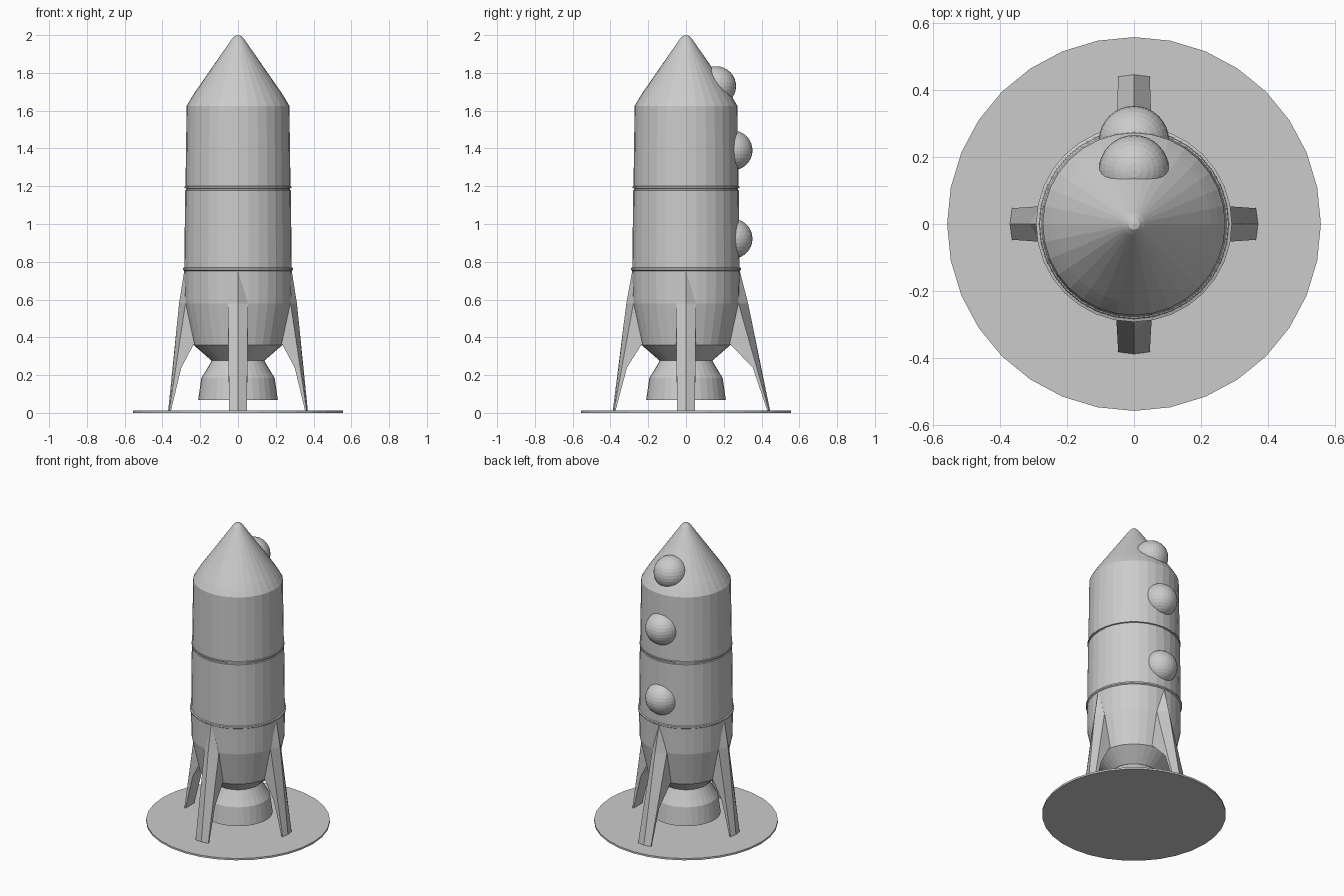
import bpy, bmesh, math
from mathutils import Matrix

if "Cube" in bpy.data.objects:
    bpy.data.objects.remove(bpy.data.objects["Cube"])

SIDES = 32
grey = bpy.data.materials.new("plain_grey")
grey.diffuse_color = (0.6, 0.6, 0.6, 1)
grey.use_nodes = True
grey.node_tree.nodes["Principled BSDF"].inputs["Base Color"].default_value = grey.diffuse_color


def finish(bm, name):
    bmesh.ops.recalc_face_normals(bm, faces=bm.faces)
    me = bpy.data.meshes.new(name)
    bm.to_mesh(me)
    bm.free()
    me.materials.append(grey)
    ob = bpy.data.objects.new(name, me)
    bpy.context.collection.objects.link(ob)
    return ob


def lathe(name, profile):
    """Spin (radius, height) points round z; radius 0 closes to a point."""
    bm = bmesh.new()
    rings = []
    for r, z in profile:
        if r == 0:
            rings.append([bm.verts.new((0, 0, z))] * SIDES)
        else:
            rings.append([bm.verts.new((r * math.cos(2 * math.pi * i / SIDES),
                                        r * math.sin(2 * math.pi * i / SIDES), z))
                          for i in range(SIDES)])
    for a, b in zip(rings, rings[1:]):
        for i in range(SIDES):
            j = (i + 1) % SIDES
            bm.faces.new(list(dict.fromkeys((a[i], a[j], b[j], b[i]))))
    return finish(bm, name)


# Hull with nose, seam groove, trim ring and tapered tail
lathe("hull", [(0, 2.0), (0.017, 1.996), (0.032, 1.98), (0.232, 1.692), (0.252, 1.66),
               (0.272, 1.625), (0.278, 1.2), (0.282, 1.198), (0.282, 1.19),
               (0.274, 1.188), (0.274, 1.18), (0.28, 1.178), (0.284, 0.77),
               (0.292, 0.767), (0.292, 0.757), (0.285, 0.752), (0.282, 0.58),
               (0.236, 0.36), (0.14, 0.277), (0, 0.277)])

# Engine bell, open at the bottom
lathe("engine_bell", [(0, 0.28), (0.137, 0.28), (0.172, 0.22), (0.194, 0.185),
                      (0.211, 0.067), (0.2, 0.067), (0.184, 0.18),
                      (0.13, 0.262), (0, 0.262)])

# Landing disc
lathe("landing_disc", [(0, 0.012), (0.557, 0.012), (0.557, 0), (0, 0)])


def fin(name, angle, foot):
    """Ridged leg: a raised centre line, two side walls and an inner back."""
    bm = bmesh.new()
    knee = 0.312 + (foot - 0.37) * 0.22
    side = [(0.278, 0.053, 0.58), (foot - 0.006, 0.047, 0.008),
            (foot - 0.014, 0.047, 0.008), (0.30 + (foot - 0.37) * 0.7, 0.05, 0.24),
            (0.235, 0.052, 0.362), (0.2, 0.052, 0.40), (0.2, 0.053, 0.58)]
    left = [bm.verts.new(p) for p in side]
    right = [bm.verts.new((x, -y, z)) for x, y, z in side]
    apex = bm.verts.new((0.284, 0, 0.755))
    ridge = bm.verts.new((knee, 0, 0.58))
    toe = bm.verts.new((foot, 0, 0.008))
    for s in (left, right):
        bm.faces.new(s)
        bm.faces.new((apex, ridge, s[0]))
        bm.faces.new((ridge, toe, s[1], s[0]))
        bm.faces.new((apex, s[0], s[6]))
    for i in range(2, 6):
        bm.faces.new((left[i], left[i + 1], right[i + 1], right[i]))
    bm.faces.new((toe, left[1], left[2], right[2], right[1]))
    bm.faces.new((apex, left[6], right[6]))
    bm.transform(Matrix.Rotation(angle, 4, 'Z'))
    finish(bm, name)


# Four fins; the rear one reaches further out
for label, quarter, foot in (("right", 0, 0.37), ("back", 1, 0.446),
                             ("left", 2, 0.37), ("front", 3, 0.388)):
    fin(label + "_fin", quarter * math.pi / 2, foot)

# Round portholes up the back
for label, y, z in (("lower", 0.247, 0.922), ("middle", 0.247, 1.39), ("upper", 0.16, 1.73)):
    bm = bmesh.new()
    bmesh.ops.create_uvsphere(bm, u_segments=32, v_segments=16, radius=0.105,
                              matrix=Matrix.Translation((0, y, z)))
    finish(bm, label + "_porthole")
